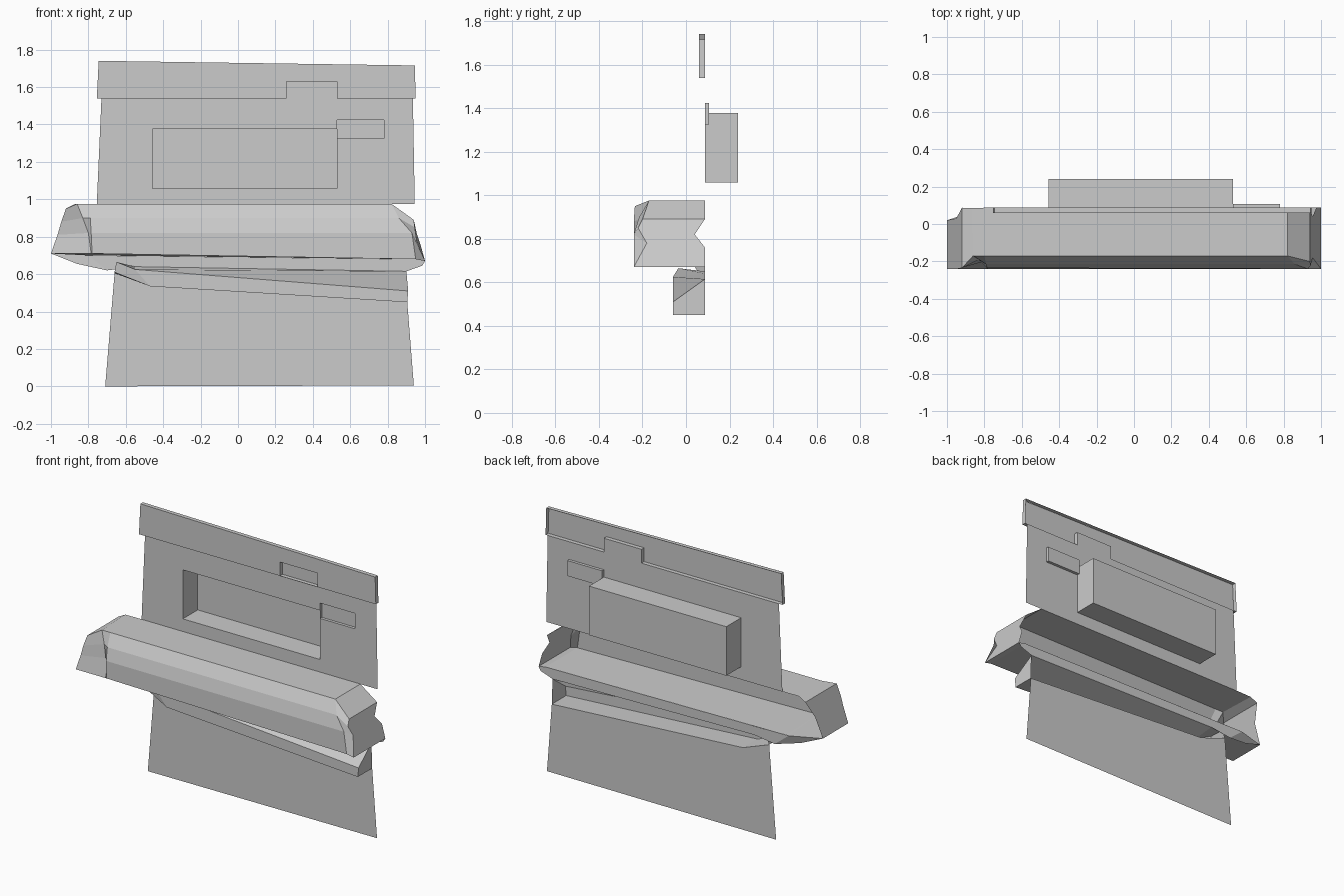
import bpy, bmesh

if "Cube" in bpy.data.objects:
    bpy.data.objects.remove(bpy.data.objects["Cube"])

WALL = 0.087     # y of the facade sheet
BAND = 0.06      # y of the parapet front


def mesh_object(name, verts, faces):
    me = bpy.data.meshes.new(name)
    me.from_pydata(verts, [], faces)
    bm = bmesh.new()
    bm.from_mesh(me)
    bmesh.ops.remove_doubles(bm, verts=bm.verts, dist=0.0005)
    bmesh.ops.recalc_face_normals(bm, faces=bm.faces)
    bm.to_mesh(me)
    bm.free()
    ob = bpy.data.objects.new(name, me)
    bpy.context.collection.objects.link(ob)
    return ob


def sheet(name, y, xs, zs, holes, left, right):
    """Flat sheet cut in cells; left/right give outer x at the bottom and top."""
    verts, faces = [], []
    for z in zs:
        t = (z - zs[0]) / (zs[-1] - zs[0])
        row = [left[0] + t * (left[1] - left[0])] + xs
        row.append(right[0] + t * (right[1] - right[0]))
        verts += [(x, y, z) for x in row]
    n = len(xs) + 2
    for r in range(len(zs) - 1):
        for c in range(n - 1):
            if (c, r) not in holes:
                a = r * n + c
                faces.append((a, a + 1, a + n + 1, a + n))
    return mesh_object(name, verts, faces)


def recess(name, x0, x1, z0, z1, y0, y1):
    """Box open to the front."""
    v = [(x, y, z) for y in (y0, y1) for x, z in
         ((x0, z0), (x1, z0), (x1, z1), (x0, z1))]
    f = [(i, (i + 1) % 4, (i + 1) % 4 + 4, i + 4) for i in range(4)]
    return mesh_object(name, v, f + [(4, 5, 6, 7)])


def loft(name, sections, caps):
    """Open-backed shell through equal-length sections, with extra cap outlines."""
    n = len(sections[0])
    verts = [p for s in sections for p in s]
    faces = []
    for k in range(len(sections) - 1):
        for i in range(n - 1):
            a = k * n + i
            faces.append((a, a + 1, a + n + 1, a + n))
    for cap in caps:
        faces.append(tuple(range(len(verts), len(verts) + len(cap))))
        verts += cap
    return mesh_object(name, verts, faces)


# Upper wall with openings for the recesses
sheet("upper_wall", WALL, [-0.458, 0.53, 0.78],
      [0.975, 1.058, 1.325, 1.377, 1.425, 1.54],
      {(1, 1), (1, 2), (2, 2), (2, 3)}, (-0.755, -0.73), (0.945, 0.935))
recess("window_recess", -0.458, 0.53, 1.058, 1.377, WALL, 0.24)
recess("side_niche", 0.53, 0.78, 1.325, 1.425, WALL, 0.106)

# Parapet band, hollow behind
parapet = sheet("parapet_front", BAND, [0.26, 0.53], [1.54, 1.63, 1.73],
                {(1, 0)}, (-0.755, -0.745), (0.95, 0.945))
for v in parapet.data.vertices:
    if v.co.z > 1.7:
        v.co.z = 1.728 - 0.0145 * (v.co.x - 0.1)
recess("parapet_niche", 0.26, 0.53, 1.54, 1.63, BAND, WALL)
rim = [(-0.755, 1.54), (0.95, 1.54), (0.945, 1.716), (-0.745, 1.74)]
mesh_object("parapet_rim", [(x, y, z) for y in (BAND, WALL) for x, z in rim],
            [(i, (i + 1) % 4, (i + 1) % 4 + 4, i + 4) for i in range(4)])

# Lower wall
low = [(-0.71, 0), (0.94, 0.005), (0.905, 0.45), (-0.47, 0.535), (-0.66, 0.605)]
mesh_object("lower_wall", [(x, WALL, z) for x, z in low], [(0, 1, 2, 3, 4)])

# Canopy shell: left tip, left crease, right shoulder, right tip
left_tip = [(-0.92, WALL, 0.95), (-0.92, -0.235, 0.95), (-0.945, -0.24, 0.88),
            (-0.965, -0.24, 0.81), (-1.0, -0.24, 0.71), (-1.0, 0.02, 0.71)]
left_crease = [(-0.87, 0.085, 0.976), (-0.86, -0.17, 0.976), (-0.83, -0.19, 0.9),
               (-0.80, -0.20, 0.82), (-0.785, -0.24, 0.71), (-0.80, WALL, 0.70)]
left_body = [(-0.80, WALL, 0.976), (-0.80, -0.17, 0.976), (-0.79, -0.215, 0.9),
             (-0.785, -0.235, 0.82), (-0.78, -0.24, 0.71), (-0.78, WALL, 0.70)]
right_body = [(0.82, WALL, 0.976), (0.82, -0.17, 0.976), (0.86, -0.215, 0.9),
              (0.93, -0.24, 0.82), (0.95, -0.24, 0.68), (0.95, WALL, 0.68)]
right_tip = [(0.94, WALL, 0.89), (0.94, -0.20, 0.89), (0.945, -0.22, 0.85),
             (0.955, -0.18, 0.78), (1.0, -0.24, 0.67), (1.0, WALL, 0.67)]
left_cap = left_tip + [(-0.95, 0.03, 0.84)]
right_cap = right_tip + [(0.975, WALL, 0.76), (0.955, 0.04, 0.82)]
loft("canopy", [left_tip, left_crease, left_body, right_body, right_tip],
     [left_cap, right_cap])

# Wall strip under the canopy floor
strip = [(-1.0, 0.02, 0.71), (-0.80, WALL, 0.70), (0.95, WALL, 0.68), (1.0, WALL, 0.67),
         (0.985, WALL, 0.645), (0.90, WALL, 0.615), (-0.55, WALL, 0.64),
         (-0.70, WALL, 0.62), (-0.86, 0.05, 0.655)]
mesh_object("canopy_back_strip", strip, [(0, 1, 7, 8), (1, 2, 3, 4, 5, 6, 7)])

# Sloping ledge below the canopy, open at the back
ledge = [[(-0.66, WALL, 0.605), (-0.66, -0.03, 0.61), (-0.65, -0.035, 0.665), (-0.64, WALL, 0.65)],
         [(-0.47, WALL, 0.535), (-0.47, -0.06, 0.535), (-0.55, -0.06, 0.625), (-0.55, WALL, 0.64)],
         [(0.905, WALL, 0.45), (0.905, -0.06, 0.45), (0.91, -0.06, 0.51), (0.90, WALL, 0.615)]]
loft("ledge", ledge, [ledge[0], ledge[2]])
